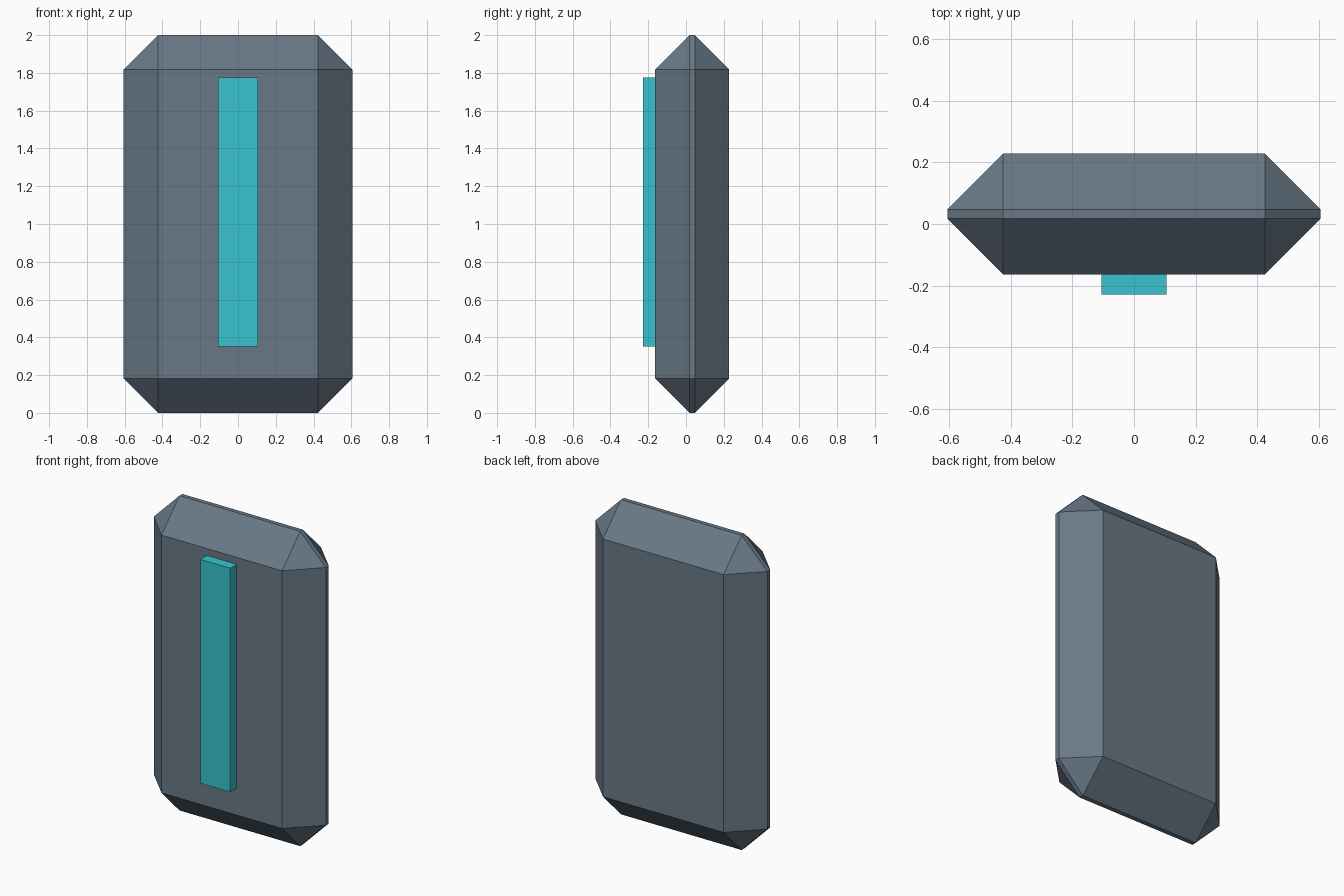
import bpy

if "Cube" in bpy.data.objects:
    bpy.data.objects.remove(bpy.data.objects["Cube"])


def material(name, color):
    mat = bpy.data.materials.new(name)
    mat.diffuse_color = (*color, 1.0)
    mat.use_nodes = True
    mat.node_tree.nodes["Principled BSDF"].inputs["Base Color"].default_value = mat.diffuse_color
    return mat


def box(name, lo, hi, mat):
    """Axis-aligned box between two corners, with its scale applied."""
    centre = [(a + b) / 2 for a, b in zip(lo, hi)]
    bpy.ops.mesh.primitive_cube_add(size=1, location=centre)
    obj = bpy.context.object
    obj.name = name
    obj.scale = [b - a for a, b in zip(lo, hi)]
    bpy.ops.object.transform_apply(location=False, rotation=False, scale=True)
    obj.data.materials.append(mat)
    return obj


slate = material("slate", (0.14, 0.19, 0.24))
cyan = material("cyan", (0.04, 0.55, 0.62))

# Slab with wide single-segment chamfers on every edge
slab = box("slab_body", (-0.605, -0.163, 0), (0.605, 0.228, 2), slate)
bevel = slab.modifiers.new("chamfer", 'BEVEL')
bevel.width = 0.181
bevel.segments = 1
bevel.limit_method = 'NONE'

# Raised strip on the front face, slightly sunk into the slab
box("front_strip", (-0.105, -0.228, 0.352), (0.105, -0.15, 1.775), cyan)
